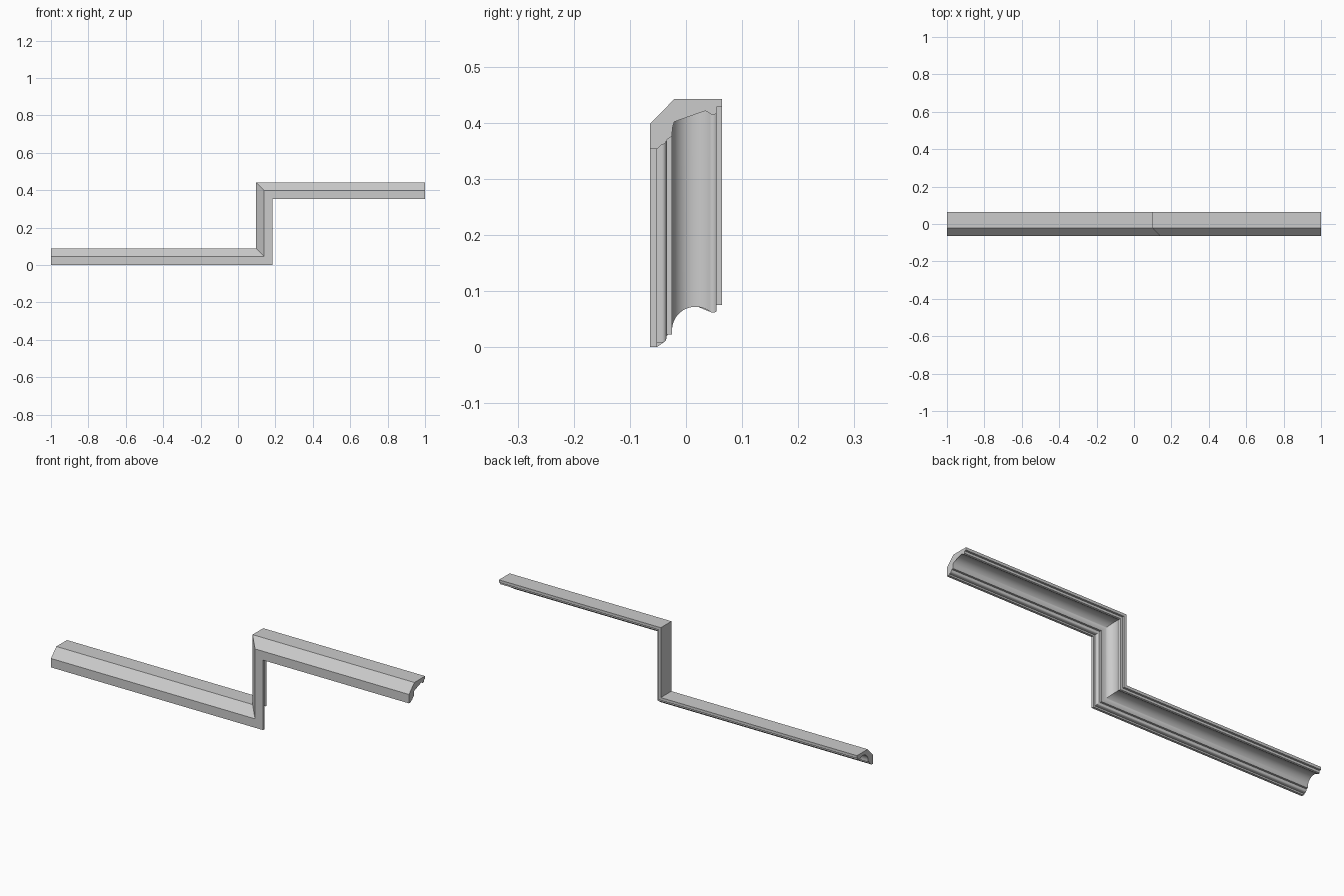
import bpy, bmesh, math

if "Cube" in bpy.data.objects:
    bpy.data.objects.remove(bpy.data.objects["Cube"])


def arc(cy, cv, r, a0, a1, n):
    """Points on an arc in the profile plane, angles in degrees."""
    pts = []
    for i in range(n + 1):
        a = math.radians(a0 + (a1 - a0) * i / n)
        pts.append((cy + r * math.cos(a), cv + r * math.sin(a)))
    return pts


# Moulding cross-section: (depth y, height v)
profile = [(-0.064, 0.0), (-0.052, 0.0), (-0.052, 0.008)]
profile += arc(-0.043, 0.016, 0.008, -90, 0, 8)          # small bead
profile += [(-0.035, 0.023), (-0.025, 0.023)]            # fillet step
profile += arc(0.017, 0.030, 0.042, 180, 53, 24)         # large cove
profile += arc(0.0483, 0.0715, 0.010, 233, 305, 10)[1:]  # reverse curve
profile += [(0.054, 0.075), (0.064, 0.075), (0.064, 0.089),
            (-0.021, 0.089), (-0.064, 0.045)]            # back, top, chamfer

# Stations along the stepped run; the two middle ones are mitres
X, RISE = 0.185, 0.353
stations = [
    lambda v: (-1.0, v),
    lambda v: (X - v, v),
    lambda v: (X - v, RISE + v),
    lambda v: (1.0, RISE + v),
]

bm = bmesh.new()
rings = []
for place in stations:
    ring = []
    for y, v in profile:
        x, z = place(v)
        ring.append(bm.verts.new((x, y, z)))
    rings.append(ring)

n = len(profile)
for a, b in zip(rings, rings[1:]):
    for i in range(n):
        j = (i + 1) % n
        bm.faces.new((a[i], a[j], b[j], b[i]))
bm.faces.new(rings[0])
bm.faces.new(rings[-1][::-1])
bmesh.ops.triangulate(bm, faces=[f for f in bm.faces if len(f.verts) > 4])
bmesh.ops.recalc_face_normals(bm, faces=bm.faces[:])

mesh = bpy.data.meshes.new("stepped_cornice")
bm.to_mesh(mesh)
bm.free()
cornice = bpy.data.objects.new("stepped_cornice", mesh)
bpy.context.collection.objects.link(cornice)
bpy.context.view_layer.objects.active = cornice
cornice.select_set(True)
bpy.ops.object.shade_smooth_by_angle(angle=math.radians(30))
